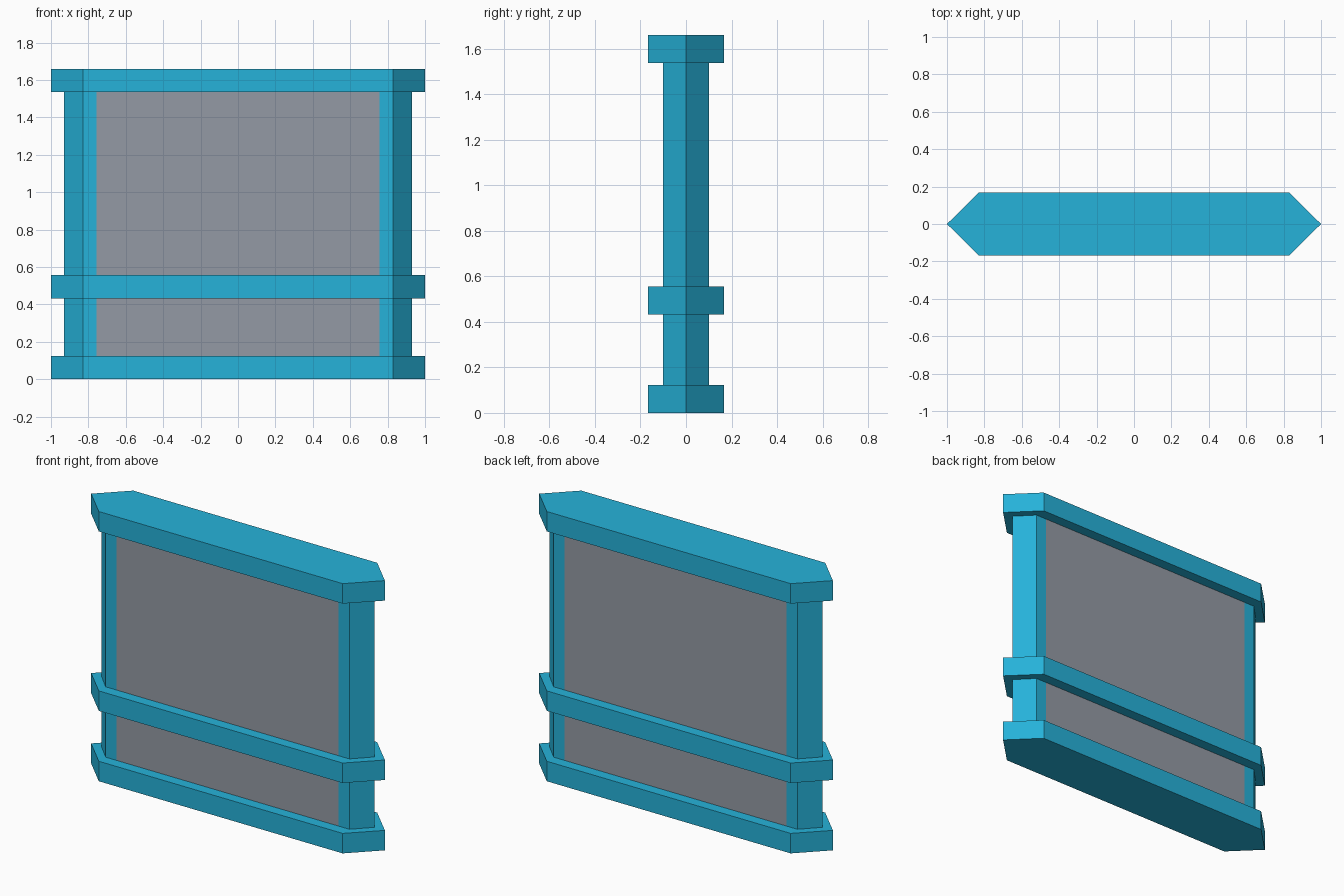
import bpy, bmesh

if "Cube" in bpy.data.objects:
    bpy.data.objects.remove(bpy.data.objects["Cube"])


def material(name, color):
    m = bpy.data.materials.new(name)
    m.diffuse_color = (*color, 1)
    m.use_nodes = True
    m.node_tree.nodes["Principled BSDF"].inputs["Base Color"].default_value = m.diffuse_color
    return m


TEAL = material("teal blue", (0.019, 0.448, 0.70))
GREY = material("panel grey", (0.296, 0.322, 0.373))


def prism(name, outline, z0, z1, mats):
    """Extrude a closed plan outline upward from z0 to z1."""
    bm = bmesh.new()
    base = bm.faces.new([bm.verts.new((x, y, z0)) for x, y in outline])
    top = bmesh.ops.extrude_face_region(bm, geom=[base], use_keep_orig=True)
    verts = [g for g in top["geom"] if isinstance(g, bmesh.types.BMVert)]
    bmesh.ops.translate(bm, verts=verts, vec=(0, 0, z1 - z0))
    bmesh.ops.recalc_face_normals(bm, faces=bm.faces)
    mesh = bpy.data.meshes.new(name)
    bm.to_mesh(mesh)
    bm.free()
    for m in mats:
        mesh.materials.append(m)
    obj = bpy.data.objects.new(name, mesh)
    bpy.context.collection.objects.link(obj)
    return obj


def pointed_plan(tip, shoulder, half_depth, inner=None):
    """Plan of a bar with pointed ends; inner adds cut lines for the panel."""
    xs = [-shoulder, shoulder] if inner is None else [-shoulder, -inner, inner, shoulder]
    return ([(-tip, 0)] + [(x, -half_depth) for x in xs] + [(tip, 0)]
            + [(x, half_depth) for x in reversed(xs)])


# Wall body, with the wide flush middle faces coloured as the panels
wall = prism("wall_body", pointed_plan(0.93, 0.83, 0.102, 0.757), 0.06, 1.60, [TEAL, GREY])
for p in wall.data.polygons:
    if abs(p.normal.y) > 0.9 and abs(p.center.x) < 0.1:
        p.material_index = 1

# Three horizontal rails
for name, z0, z1 in (("bottom_rail", 0, 0.123),
                     ("middle_rail", 0.433, 0.556),
                     ("top_rail", 1.537, 1.66)):
    prism(name, pointed_plan(1.0, 0.83, 0.168), z0, z1, [TEAL])
